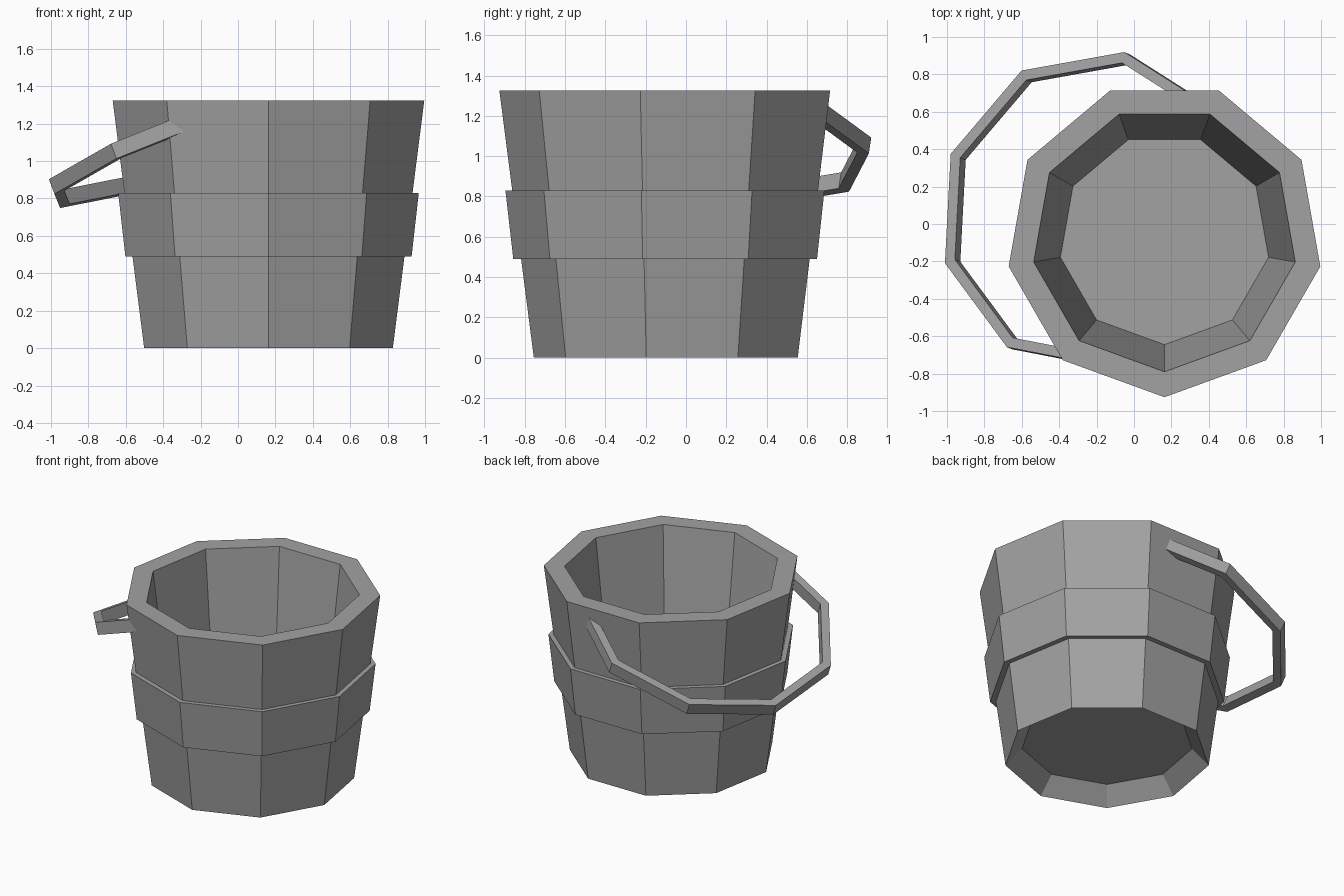
import bpy, bmesh
from math import sin, cos, radians
from mathutils import Matrix, Vector

SIDES = 9
CENTRE = Vector((0.163, -0.08, 0))

cube = bpy.data.objects.get("Cube")
if cube:
    bpy.data.objects.remove(cube)

grey = bpy.data.materials.new("plain_grey")
grey.use_nodes = True
colour = (0.36, 0.36, 0.36, 1)
grey.diffuse_color = colour
grey.node_tree.nodes["Principled BSDF"].inputs["Base Color"].default_value = colour


def sweep(name, sections, matrix, closed_path, closed_profile):
    """Join matching cross-sections with quads and cap whatever stays open."""
    bm = bmesh.new()
    rings = [[bm.verts.new(p) for p in s] for s in sections]
    n, m = len(rings), len(rings[0])
    for i in range(n if closed_path else n - 1):
        a, b = rings[i], rings[(i + 1) % n]
        for j in range(m if closed_profile else m - 1):
            k = (j + 1) % m
            bm.faces.new((a[j], a[k], b[k], b[j]))
    if not closed_path:
        bm.faces.new(rings[0])
        bm.faces.new(rings[-1])
    elif not closed_profile:
        bm.faces.new([r[0] for r in rings])
        bm.faces.new([r[-1] for r in rings])
    bmesh.ops.recalc_face_normals(bm, faces=bm.faces)
    mesh = bpy.data.meshes.new(name)
    bm.to_mesh(mesh)
    bm.free()
    mesh.materials.append(grey)
    obj = bpy.data.objects.new(name, mesh)
    obj.matrix_world = matrix
    bpy.context.collection.objects.link(obj)
    return obj


def around(profile, angles):
    """Place a (radius, height) profile at each angle, in degrees."""
    return [[(r * cos(radians(a)), r * sin(radians(a)), z) for r, z in profile]
            for a in angles]


step = 360 / SIDES
full_turn = [-90 + step * i for i in range(SIDES)]
upright = Matrix.Translation(CENTRE)

# Tapered bucket with thick walls and a floor recessed underneath
sweep("bucket_body", around([(0.565, 0.115), (0.675, 0), (0.846, 1.325),
                             (0.71, 1.325), (0.565, 0.125)], full_turn),
      upright, True, False)

# Raised band round the middle
sweep("middle_band", around([(0.70, 0.49), (0.777, 0.49),
                             (0.816, 0.83), (0.75, 0.83)], full_turn),
      upright, True, True)

# Hanging handle: part of a tilted ring, with both ends sunk in the wall
tilt = (Matrix.Translation(CENTRE + Vector((0, 0, 1.32)))
        @ Matrix.Rotation(radians(158.3), 4, 'Z')
        @ Matrix.Rotation(radians(21.8), 4, 'Y')
        @ Matrix.Translation((0.463, 0, 0)))
sweep("handle", around([(0.862, 0), (0.862, -0.085), (0.803, -0.085), (0.803, 0)],
                       [step * i for i in range(-3, 4)]),
      tilt, False, True)
